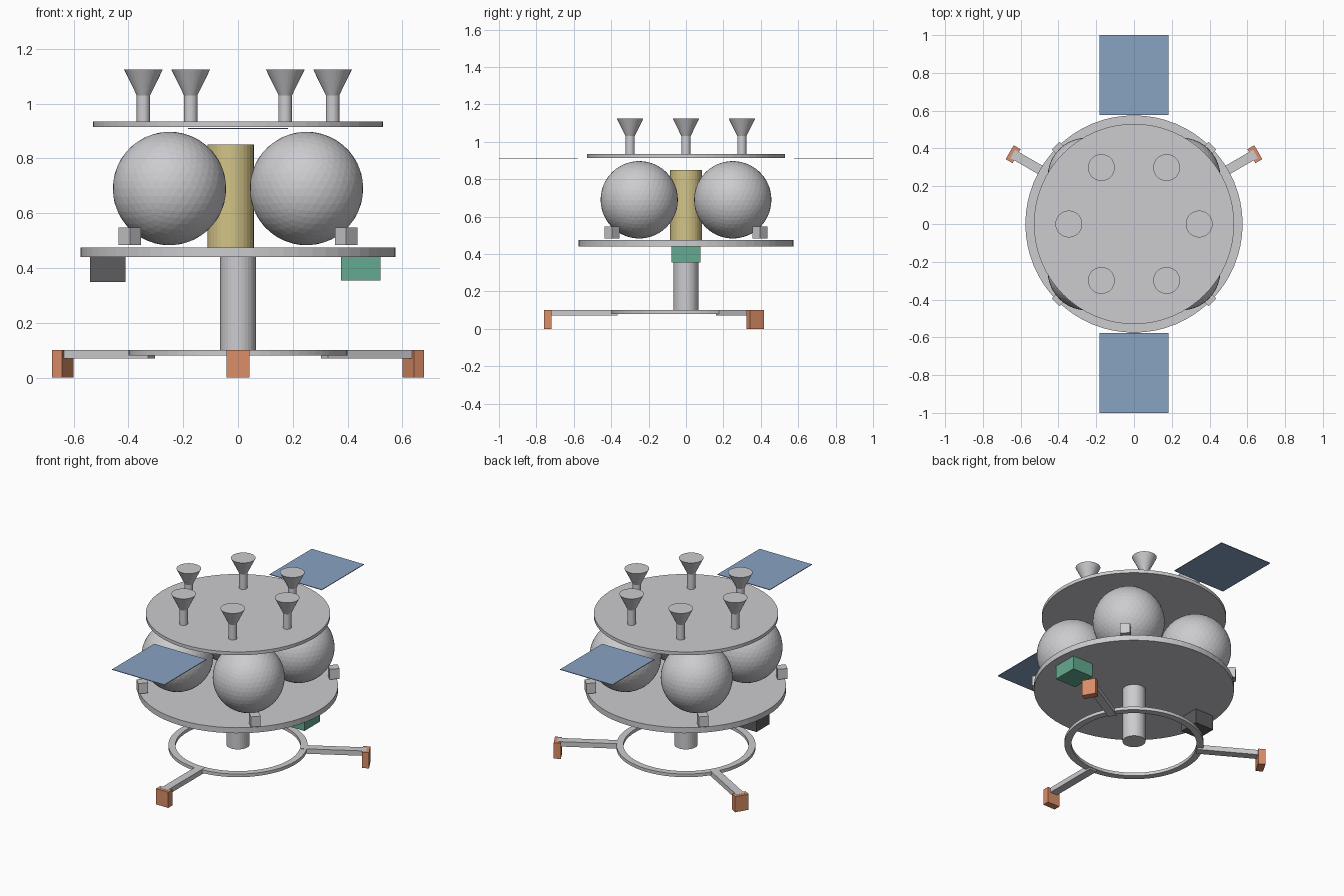
import bpy, bmesh, math
from mathutils import Matrix, Vector

if "Cube" in bpy.data.objects:
    bpy.data.objects.remove(bpy.data.objects["Cube"])


def material(name, rgb):
    """Flat material from 0-255 display values, stored as linear."""
    lin = [((c / 255 + 0.055) / 1.055) ** 2.4 for c in rgb]
    m = bpy.data.materials.new(name)
    m.diffuse_color = (*lin, 1.0)
    m.use_nodes = True
    m.node_tree.nodes["Principled BSDF"].inputs["Base Color"].default_value = m.diffuse_color
    return m


GREY = material("light_grey", (204, 204, 208))
TAN = material("tan", (212, 196, 136))
BLUE = material("panel_blue", (137, 163, 194))
ORANGE = material("copper_orange", (219, 142, 104))
GREEN = material("green", (100, 170, 144))
DARK = material("dark_grey", (93, 93, 96))


def finish(name, bm, mat):
    bmesh.ops.recalc_face_normals(bm, faces=bm.faces[:])
    me = bpy.data.meshes.new(name)
    bm.to_mesh(me)
    bm.free()
    me.materials.append(mat)
    ob = bpy.data.objects.new(name, me)
    bpy.context.collection.objects.link(ob)
    return ob


def box(name, lo, hi, mat, angle=0.0):
    """Box between two corners, turned about the vertical axis of the model."""
    lo, hi = Vector(lo), Vector(hi)
    bm = bmesh.new()
    bmesh.ops.create_cube(bm, size=1)
    size = hi - lo
    m = (Matrix.Rotation(angle, 4, 'Z') @ Matrix.Translation((lo + hi) / 2)
         @ Matrix.Diagonal((*size, 1)))
    bmesh.ops.transform(bm, matrix=m, verts=bm.verts)
    return finish(name, bm, mat)


def lathe(name, profile, mat, x=0.0, y=0.0, sides=32, closed=False):
    """Turn (radius, z) points about a vertical axis; caps unless closed."""
    bm = bmesh.new()
    rings = []
    for r, z in profile:
        rings.append([bm.verts.new((x + r * math.cos(2 * math.pi * i / sides),
                                    y + r * math.sin(2 * math.pi * i / sides), z))
                      for i in range(sides)])
    pairs = list(zip(rings, rings[1:]))
    if closed:
        pairs.append((rings[-1], rings[0]))
    else:
        bm.faces.new(rings[0])
        bm.faces.new(rings[-1])
    for a, b in pairs:
        for i in range(sides):
            j = (i + 1) % sides
            bm.faces.new((a[i], a[j], b[j], b[i]))
    return finish(name, bm, mat)


# Round decks and central columns
lathe("lower_deck", [(0.575, 0.44), (0.575, 0.475)], GREY, sides=64)
lathe("upper_deck", [(0.53, 0.914), (0.53, 0.935)], GREY, sides=64)
lathe("lower_column", [(0.066, 0.10), (0.066, 0.44)], GREY)
lathe("core_cylinder", [(0.085, 0.475), (0.085, 0.85)], TAN, x=-0.027)

# Docking ring
lathe("landing_ring", [(0.36, 0.08), (0.40, 0.08), (0.40, 0.10), (0.36, 0.10)],
      GREY, sides=64, closed=True)

# Three legs with feet
for k, deg in enumerate((30, 150, 270)):
    a = math.radians(deg)
    box(f"leg_{k}", (0.365, -0.025, 0.07), (0.742, 0.025, 0.101), GREY, a)
    box(f"foot_{k}", (0.718, -0.0425, 0.0), (0.76, 0.0425, 0.10), ORANGE, a)

# Four spherical tanks and the corner thrusters
for k in range(4):
    a = math.radians(45 + 90 * k)
    bm = bmesh.new()
    bmesh.ops.create_icosphere(bm, subdivisions=4, radius=0.207)
    sx, sy = math.copysign(0.25, math.cos(a)), math.copysign(0.25, math.sin(a))
    bmesh.ops.translate(bm, verts=bm.verts, vec=(sx, sy, 0.69))
    finish(f"tank_{k}", bm, GREY)
    box(f"thruster_{k}", (0.53, -0.0285, 0.483), (0.587, 0.0285, 0.548), GREY, a)

# Six horn antennas
for k in range(6):
    a = math.radians(60 * k)
    lathe(f"horn_antenna_{k}",
          [(0.0245, 0.93), (0.0245, 1.03), (0.071, 1.125)], GREY,
          x=0.345 * math.cos(a), y=0.345 * math.sin(a))

# Solar panels front and back
for side, name in ((-1, "front_panel"), (1, "back_panel")):
    y0, y1 = sorted((side * 0.578, side * 1.0))
    box(name, (-0.183, y0, 0.907), (0.183, y1, 0.911), BLUE)

# Instrument boxes under the lower deck
box("green_instrument", (0.375, -0.078, 0.355), (0.52, 0.078, 0.44), GREEN)
box("dark_instrument", (-0.54, -0.065, 0.349), (-0.41, 0.065, 0.44), DARK)
